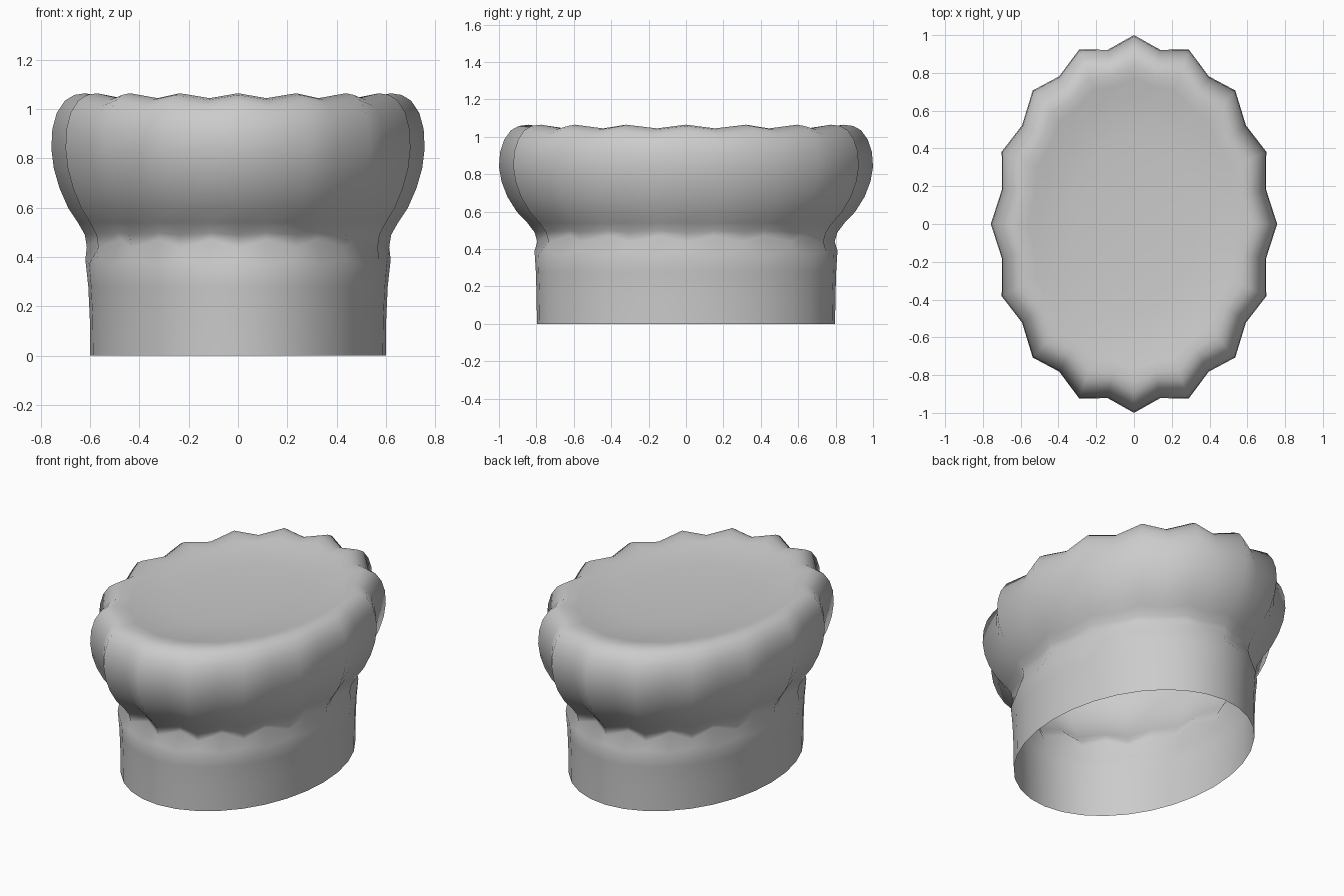
import bpy, bmesh, math

N = 32  # 16 pleat tips and 16 valleys
# ring profile: tip rx, tip ry, valley scale, tip z, valley z
RINGS = [
    (0.600, 0.797, 1.00, 0.00, 0.00),
    (0.602, 0.799, 1.00, 0.15, 0.15),
    (0.608, 0.803, 1.00, 0.28, 0.28),
    (0.620, 0.810, 0.995, 0.39, 0.37),
    (0.614, 0.795, 0.935, 0.44, 0.47),
    (0.622, 0.810, 0.935, 0.49, 0.50),
    (0.650, 0.848, 0.94, 0.54, 0.54),
    (0.690, 0.905, 0.94, 0.60, 0.60),
    (0.725, 0.955, 0.94, 0.68, 0.68),
    (0.748, 0.986, 0.94, 0.76, 0.76),
    (0.758, 1.000, 0.94, 0.84, 0.84),
    (0.754, 0.994, 0.94, 0.92, 0.91),
    (0.736, 0.972, 0.94, 0.985, 0.97),
    (0.703, 0.936, 0.94, 1.035, 1.015),
    (0.665, 0.895, 0.94, 1.058, 1.038),
    (0.620, 0.840, 0.95, 1.065, 1.045),
    (0.560, 0.770, 0.96, 1.052, 1.040),
    (0.490, 0.680, 0.98, 1.030, 1.025),
    (0.330, 0.460, 1.00, 1.012, 1.012),
    (0.160, 0.220, 1.00, 1.005, 1.005),
]

# Chef hat: one open-bottomed sheet, smooth band flowing into a pleated crown
bm = bmesh.new()
loops = []
for rx, ry, valley, zt, zv in RINGS:
    ring = []
    for i in range(N):
        a = 2 * math.pi * i / N
        s, z = (valley, zv) if i % 2 else (1.0, zt)
        ring.append(bm.verts.new((rx * s * math.cos(a), ry * s * math.sin(a), z)))
    loops.append(ring)
for lo, hi in zip(loops, loops[1:]):
    for i in range(N):
        j = (i + 1) % N
        bm.faces.new((lo[i], lo[j], hi[j], hi[i]))
# close the crown at the centre of the sunken top
centre = bm.verts.new((0, 0, 1.003))
for i in range(N):
    bm.faces.new((loops[-1][i], loops[-1][(i + 1) % N], centre))
for f in bm.faces:
    f.smooth = True

mesh = bpy.data.meshes.new("chef_hat")
bm.to_mesh(mesh)
bm.free()
hat = bpy.data.objects.new("chef_hat", mesh)
bpy.context.collection.objects.link(hat)
